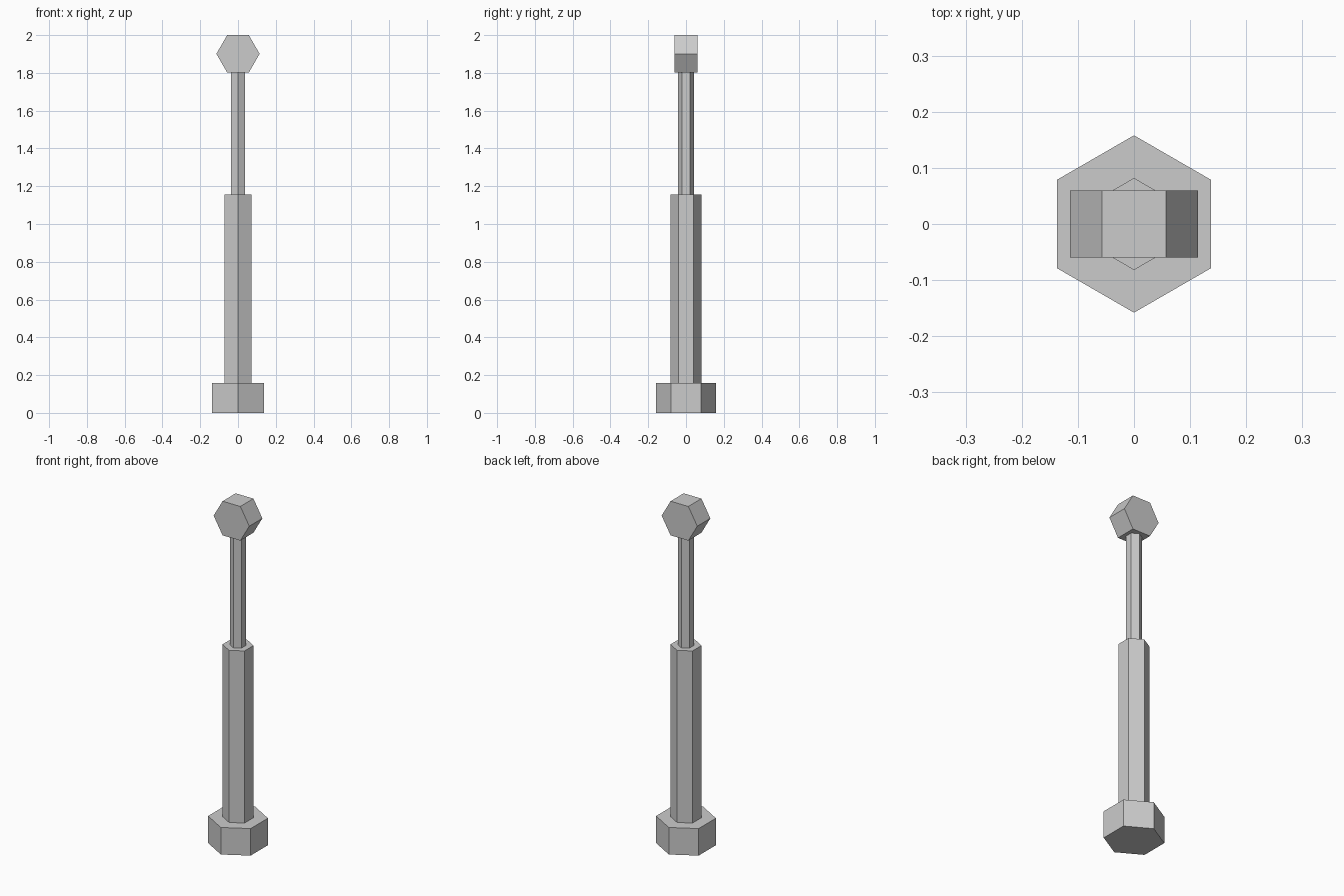
import bpy
from math import radians

if "Cube" in bpy.data.objects:
    bpy.data.objects.remove(bpy.data.objects["Cube"])


def hex_prism(name, radius, z0, z1):
    """Upright hexagonal prism with corners pointing along +-y."""
    bpy.ops.mesh.primitive_cylinder_add(
        vertices=6, radius=radius, depth=z1 - z0, location=(0, 0, (z0 + z1) / 2))
    obj = bpy.context.object
    obj.name = name
    return obj


# Foot, outer sleeve and inner rod stacked along z
hex_prism("base_foot", 0.158, 0.0, 0.157)
hex_prism("outer_sleeve", 0.082, 0.157, 1.157)
hex_prism("inner_rod", 0.043, 1.157, 1.803)

# Top knuckle: prism lying along y with corners pointing along +-x
HEAD_R = 0.1145
HEAD_Z = 2.0 - HEAD_R * 3 ** 0.5 / 2
head = hex_prism("top_knuckle", HEAD_R, HEAD_Z - 0.06, HEAD_Z + 0.06)
head.rotation_euler = (radians(90), radians(90), 0)
